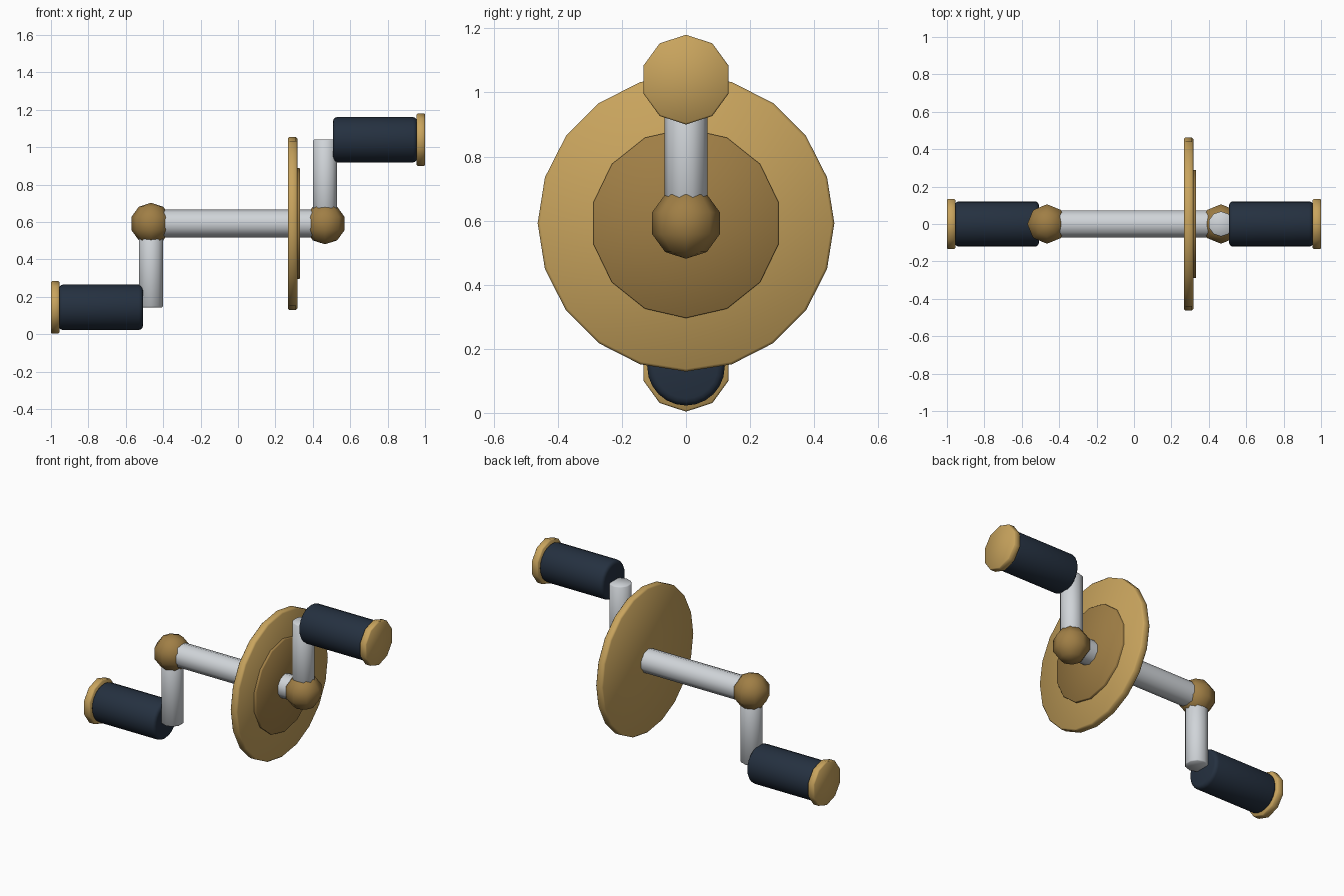
import bpy
import bmesh
from math import sin, cos, pi, radians

cube = bpy.data.objects.get("Cube")
if cube:
    bpy.data.objects.remove(cube, do_unlink=True)

AXLE_Z = 0.592
ARM_X = 0.465
ARM_DROP = 0.448


def make_material(name, rgb):
    mat = bpy.data.materials.new(name)
    mat.use_nodes = True
    color = (*rgb, 1.0)
    mat.diffuse_color = color
    mat.node_tree.nodes["Principled BSDF"].inputs["Base Color"].default_value = color
    return mat


GOLD = make_material("light gold", (0.58, 0.37, 0.11))
BRONZE = make_material("dark gold", (0.35, 0.21, 0.06))
STEEL = make_material("pale steel", (0.63, 0.66, 0.69))
NAVY = make_material("dark navy", (0.018, 0.03, 0.051))


def finish(bm, name, mat):
    bmesh.ops.recalc_face_normals(bm, faces=bm.faces[:])
    mesh = bpy.data.meshes.new(name)
    bm.to_mesh(mesh)
    bm.free()
    obj = bpy.data.objects.new(name, mesh)
    mesh.materials.append(mat)
    bpy.context.collection.objects.link(obj)
    bpy.ops.object.select_all(action='DESELECT')
    obj.select_set(True)
    bpy.context.view_layer.objects.active = obj
    bpy.ops.object.shade_smooth_by_angle(angle=radians(60))
    return obj


def cylinder(name, mat, axis, start, end, center, radius, sides, bevel=0.0, steps=1):
    """Cylinder along x (center = y, z) or along z (center = x, y)."""
    bm = bmesh.new()
    ring = []
    for i in range(sides):
        a = 2 * pi * i / sides
        u, v = center[0] + radius * sin(a), center[1] + radius * cos(a)
        ring.append(bm.verts.new((start, u, v) if axis == 'x' else (u, v, start)))
    base = bm.faces.new(ring)
    length = end - start
    geom = bmesh.ops.extrude_face_region(bm, geom=[base], use_keep_orig=True)["geom"]
    moved = [g for g in geom if isinstance(g, bmesh.types.BMVert)]
    shift = (length, 0, 0) if axis == 'x' else (0, 0, length)
    bmesh.ops.translate(bm, verts=moved, vec=shift)
    bmesh.ops.recalc_face_normals(bm, faces=bm.faces[:])
    if bevel:
        rims = {e for f in bm.faces if len(f.verts) == sides for e in f.edges}
        bmesh.ops.bevel(bm, geom=list(rims), offset=bevel, segments=steps,
                        profile=0.5, affect='EDGES')
    return finish(bm, name, mat)


def ball(name, mat, location, radius):
    bm = bmesh.new()
    bmesh.ops.create_uvsphere(bm, u_segments=8, v_segments=5, radius=radius)
    bmesh.ops.translate(bm, verts=bm.verts[:], vec=location)
    return finish(bm, name, mat)


# Axle and the stepped sprocket disc
cylinder("axle", STEEL, 'x', -ARM_X, ARM_X, (0, AXLE_Z), 0.075, 10)
cylinder("sprocket_disc", GOLD, 'x', 0.267, 0.317, (0, AXLE_Z), 0.463, 20, 0.008)
cylinder("sprocket_hub", BRONZE, 'x', 0.28, 0.332, (0, AXLE_Z), 0.296, 14, 0.003)

# Crank on each side: left goes up, right goes down
for side, s in (("left", 1), ("right", -1)):
    pedal_z = AXLE_Z + s * ARM_DROP
    ball(side + "_joint", BRONZE, (s * ARM_X, 0, AXLE_Z), 0.111)
    cylinder(side + "_crank_arm", STEEL, 'z', AXLE_Z, pedal_z,
             (s * ARM_X, 0), 0.067, 10, 0.005)
    cylinder(side + "_grip", NAVY, 'x', s * 0.508, s * 0.958,
             (0, pedal_z), 0.121, 24, 0.022, 3)
    cylinder(side + "_end_cap", GOLD, 'x', s * 0.955, s * 1.0,
             (0, pedal_z), 0.14, 10, 0.005)
